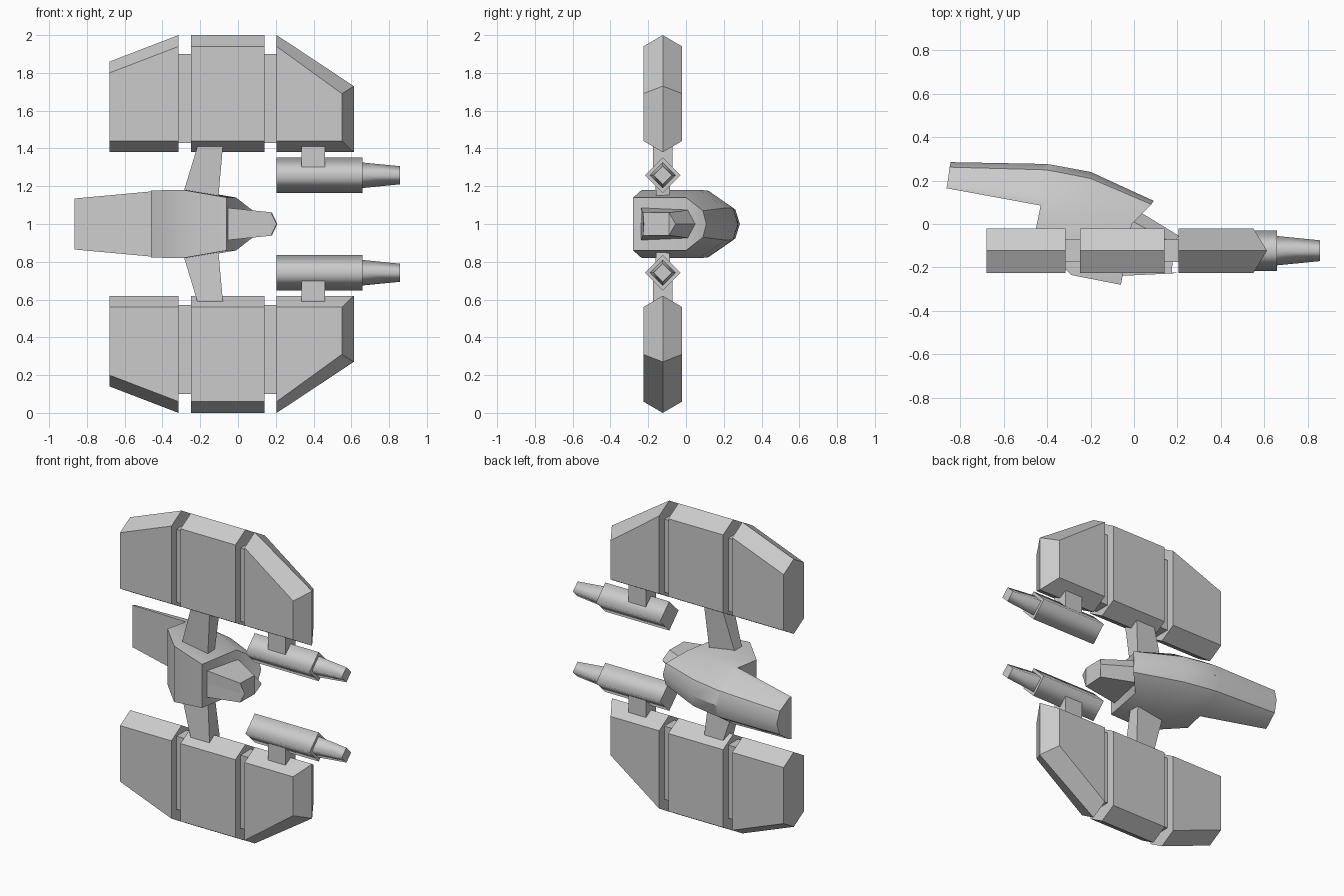
import bpy, bmesh, math
from mathutils import Vector

if "Cube" in bpy.data.objects:
    bpy.data.objects.remove(bpy.data.objects["Cube"])

YC = -0.123          # mid plane of wings and guns


def loft(name, rings, cap=None, smooth_sides=False, angle=None):
    """Skin closed rings of points; cap is an optional list of index tuples."""
    bm = bmesh.new()
    vs = [[bm.verts.new(p) for p in r] for r in rings]
    n = len(rings[0])
    for a, b in zip(vs, vs[1:]):
        for i in range(n):
            j = (i + 1) % n
            f = bm.faces.new((a[i], a[j], b[j], b[i]))
            f.smooth = smooth_sides
    for r in (vs[0], vs[-1]):
        for idx in cap or [tuple(range(n))]:
            bm.faces.new([r[i] for i in idx])
    bmesh.ops.recalc_face_normals(bm, faces=bm.faces)
    me = bpy.data.meshes.new(name)
    bm.to_mesh(me)
    bm.free()
    ob = bpy.data.objects.new(name, me)
    bpy.context.collection.objects.link(ob)
    if angle:
        bpy.ops.object.select_all(action='DESELECT')
        bpy.context.view_layer.objects.active = ob
        ob.select_set(True)
        bpy.ops.object.shade_smooth_by_angle(angle=math.radians(angle))
    return ob


def sym_loft(name, halves, angle=None):
    """Loft half sections (x, y, half_width) mirrored across z = 1."""
    h = halves[0]
    k = len(h)
    back = [i for i in reversed(range(k)) if h[i][2] > 0]
    mirror = {i: (k + back.index(i) if i in back else i) for i in range(k)}
    rings = [[(x, y, 1 + w) for x, y, w in s] +
             [(s[i][0], s[i][1], 1 - s[i][2]) for i in back] for s in halves]
    cap = [tuple(dict.fromkeys((i, i + 1, mirror[i + 1], mirror[i])))
           for i in range(k - 1)]
    return loft(name, rings, cap, angle=angle)


def box(name, x0, x1, hy, z0, z1, s):
    rings = [[(x, YC + a * hy, 1 + s * b) for a, b in
              ((-1, z0), (1, z0), (1, z1), (-1, z1))] for x in (x0, x1)]
    return loft(name, rings)


# Hull: half sections from tail to front, each lower edge, side, shoulder, ridge
sym_loft("hull", [
    [(-.865, .165, .135), (-.86, .185, .13), (-.85, .262, .075), (-.845, .285, 0)],
    [(-.43, .085, .175), (-.43, .12, .175), (-.42, .25, .085), (-.42, .277, 0)],
    [(-.46, -.06, .178), (-.40, .11, .178), (-.39, .247, .085), (-.39, .275, 0)],
    [(-.29, -.235, .18), (-.24, .07, .18), (-.20, .21, .085), (-.20, .24, 0)],
    [(-.06, -.28, .14), (-.01, 0, .14), (.08, .09, .07), (.09, .107, 0)],
], angle=35)

# Nose pod with wedge tip
sym_loft("nose_pod", [
    [(-.08, -.24, 0), (-.08, -.24, .088), (-.02, .02, .075), (.02, .06, 0)],
    [(.205, -.223, 0), (.175, -.228, .062), (.18, -.09, .06), (.208, -.055, 0)],
])

# Wing panels: ridge outline and flat-face outline as (x, height above z = 1)
panels = {
    "rear": ([(-.68, .38), (-.315, .38), (-.315, 1.0), (-.68, .86)],
             [(-.68, .44), (-.315, .44), (-.315, .94), (-.68, .80)]),
    "middle": ([(-.25, .38), (.14, .38), (.14, 1.0), (-.25, 1.0)],
               [(-.25, .44), (.14, .44), (.14, .94), (-.25, .94)]),
    "front": ([(.205, .38), (.613, .38), (.613, .73), (.205, 1.0)],
              [(.205, .44), (.55, .44), (.55, .69), (.205, .94)]),
}

for side, s in (("upper", 1), ("lower", -1)):
    for part, (ridge, face) in panels.items():
        loft(f"{side}_{part}_wing_panel",
             [[(x, YC + d, 1 + s * h) for x, h in o]
              for d, o in ((-.103, face), (0, ridge), (.103, face))])
    # Thin core joining the panels
    box(f"{side}_wing_core", -.33, .22, .051, .43, .90, s)

    # Tapered strut from hull to wing
    loft(f"{side}_strut",
         [[(x, YC + y, 1 + s * h) for x, y in
           ((x0, -hy), (x1, -hy), (x1, hy), (x0, hy))]
          for x0, x1, hy, h in ((-.30, -.105, .034, .13), (-.215, -.08, .052, .41))])

    # Gun: square section standing on its edge, with tapered barrel
    for part, secs in (("gun_body", ((.205, .0935), (.66, .0935))),
                       ("gun_barrel", ((.655, .068), (.857, .048)))):
        loft(f"{side}_{part}",
             [[(x, YC + r * a, 1 + s * .258 + r * b)
               for a, b in ((1, 0), (0, 1), (-1, 0), (0, -1))] for x, r in secs],
             smooth_sides=True)
    box(f"{side}_gun_mount", .335, .46, .051, .27, .41, s)
